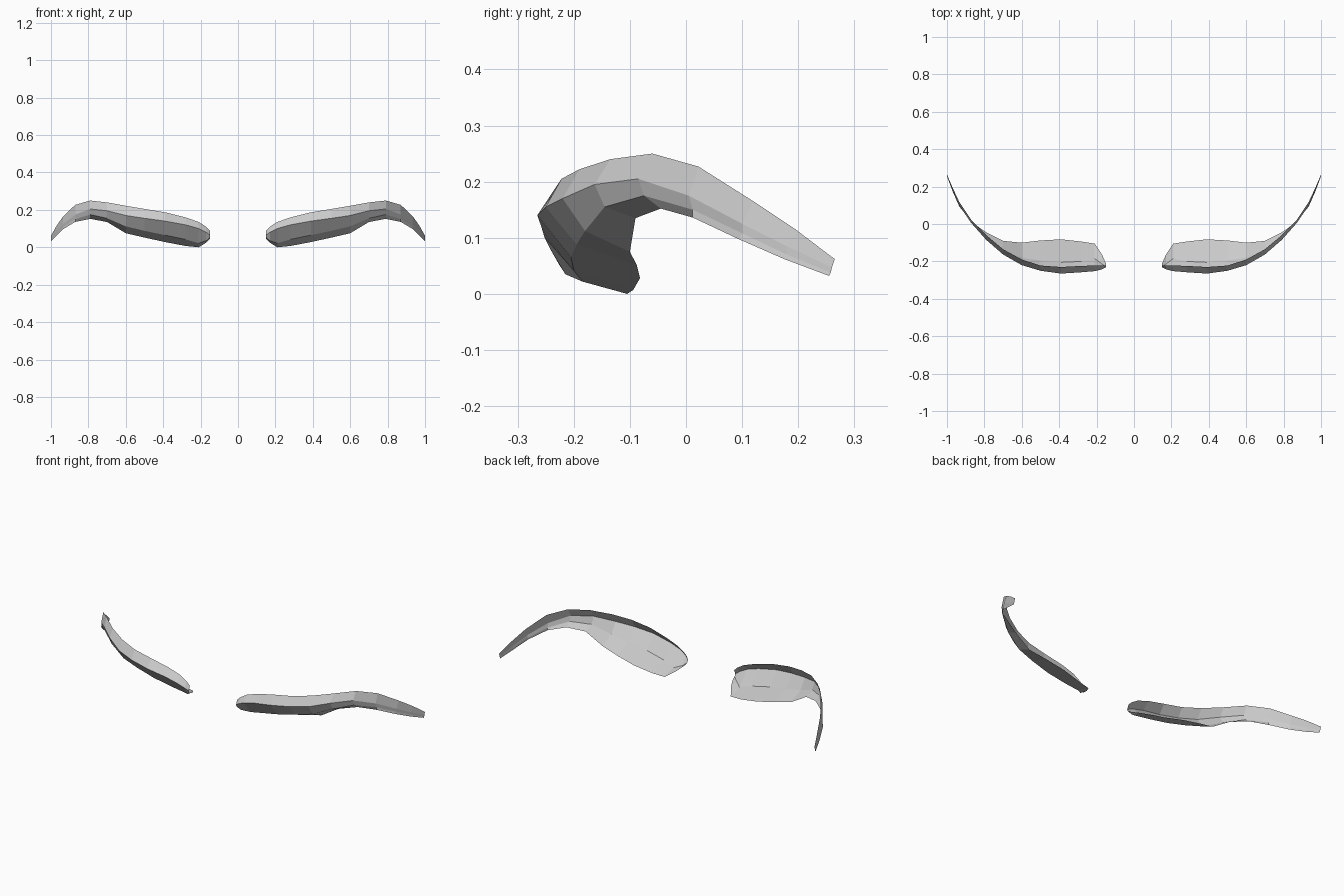
import bpy, bmesh

# Sections along one brow:
# x, then (y, z) of top edge, front ridge, belly, rear lower edge
SECTIONS = [
    (0.15, -.222, .09, -.232, .065, -.226, .052, -.212, .045),
    (0.17, -.222, .11, -.242, .08, -.215, .035, -.165, .025),
    (0.21, -.222, .135, -.252, .10, -.185, .022, -.105, .00),
    (0.28, -.224, .16, -.258, .12, -.20, .042, -.094, .007),
    (0.39, -.23, .187, -.265, .14, -.205, .065, -.082, .028),
    (0.50, -.222, .205, -.25, .155, -.195, .088, -.088, .052),
    (0.60, -.19, .222, -.22, .17, -.18, .112, -.10, .075),
    (0.70, -.135, .24, -.163, .195, -.145, .155, -.09, .135),
    (0.79, -.06, .25, -.085, .205, -.075, .175, -.045, .152),
    (0.87, .022, .227, .005, .175, .012, .15, .012, .136),
    (0.935, .12, .165, .10, .125, .10, .108, .095, .097),
    (0.97, .195, .115, .18, .085, .18, .07, .175, .062),
    (1.00, .265, .062, .26, .047, .258, .038, .255, .032),
]


def make_brow(name, side):
    # open thin shell lofted through the sections
    bm = bmesh.new()
    rows = []
    for s in SECTIONS:
        pts = zip(s[1::2], s[2::2])
        rows.append([bm.verts.new((side * s[0], y, z)) for y, z in pts])
    for a, b in zip(rows, rows[1:]):
        for i in range(3):
            quad = [a[i], a[i + 1], b[i + 1], b[i]]
            bm.faces.new(quad if side > 0 else quad[::-1])
    mesh = bpy.data.meshes.new(name)
    bm.to_mesh(mesh)
    bm.free()
    obj = bpy.data.objects.new(name, mesh)
    bpy.context.collection.objects.link(obj)
    return obj


make_brow("right_eyebrow", 1)
make_brow("left_eyebrow", -1)
